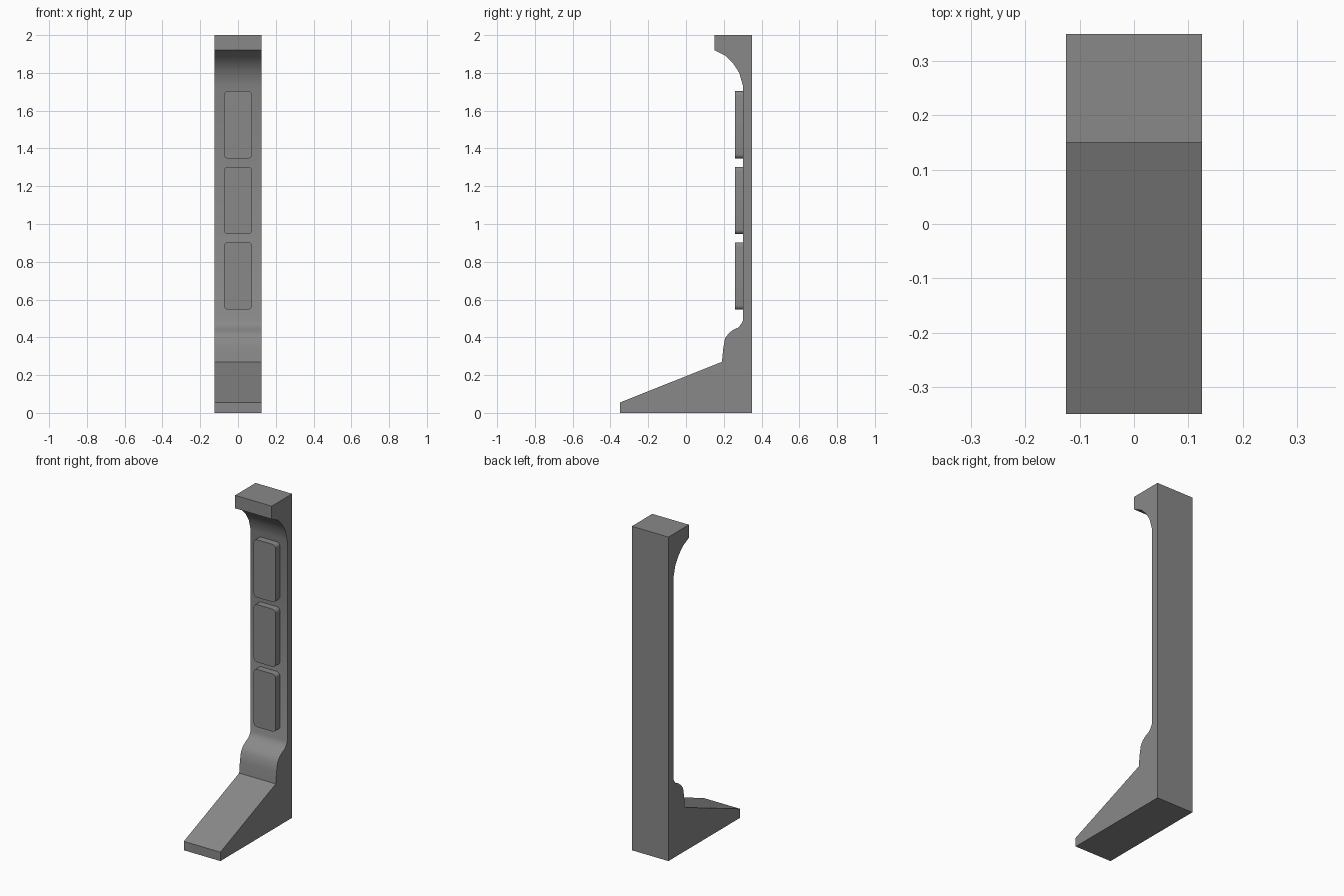
import bpy, bmesh, math

cube = bpy.data.objects.get("Cube")
if cube:
    bpy.data.objects.remove(cube, do_unlink=True)

grey = bpy.data.materials.new("stone_grey")
grey.use_nodes = True
colour = (0.25, 0.25, 0.25, 1)
grey.diffuse_color = colour
grey.node_tree.nodes["Principled BSDF"].inputs["Base Color"].default_value = colour


def extrude_outline(name, points, offset):
    """Make a closed solid by sweeping a flat outline along an offset."""
    bm = bmesh.new()
    face = bm.faces.new([bm.verts.new(p) for p in points])
    swept = bmesh.ops.extrude_face_region(bm, geom=[face])["geom"]
    verts = [g for g in swept if isinstance(g, bmesh.types.BMVert)]
    bmesh.ops.translate(bm, verts=verts, vec=offset)
    bmesh.ops.recalc_face_normals(bm, faces=bm.faces)
    mesh = bpy.data.meshes.new(name)
    bm.to_mesh(mesh)
    bm.free()
    mesh.materials.append(grey)
    obj = bpy.data.objects.new(name, mesh)
    bpy.context.collection.objects.link(obj)
    bpy.ops.object.select_all(action="DESELECT")
    obj.select_set(True)
    bpy.context.view_layer.objects.active = obj
    bpy.ops.object.shade_smooth_by_angle(angle=math.radians(35))
    return obj


# Buttress: sloping foot, moulded step, flat shaft, coved overhanging head
half_width = 0.125
side_profile = [
    (0.35, 0), (-0.35, 0), (-0.35, 0.055), (0.19, 0.27),
    (0.197, 0.34), (0.207, 0.395), (0.225, 0.42), (0.247, 0.438),
    (0.277, 0.452), (0.292, 0.47), (0.302, 0.49),
    (0.302, 1.73), (0.282, 1.80), (0.25, 1.85), (0.21, 1.89),
    (0.15, 1.92), (0.15, 2), (0.35, 2),
]
extrude_outline("buttress_body", [(-half_width, y, z) for y, z in side_profile],
                (2 * half_width, 0, 0))


# Raised panels with rounded corners up the front of the shaft
def rounded_rectangle(half_w, half_h, radius, steps=4):
    points = []
    for corner, (sx, sz) in enumerate([(1, 1), (-1, 1), (-1, -1), (1, -1)]):
        for i in range(steps + 1):
            a = (corner + i / steps) * math.pi / 2
            points.append((sx * (half_w - radius) + radius * math.cos(a),
                           sz * (half_h - radius) + radius * math.sin(a)))
    return points


for level, place in enumerate(("lower", "middle", "upper")):
    centre_z = 0.725 + 0.4 * level
    outline = [(x, 0.26, centre_z + z) for x, z in rounded_rectangle(0.075, 0.178, 0.022)]
    extrude_outline(place + "_panel", outline, (0, 0.05, 0))
